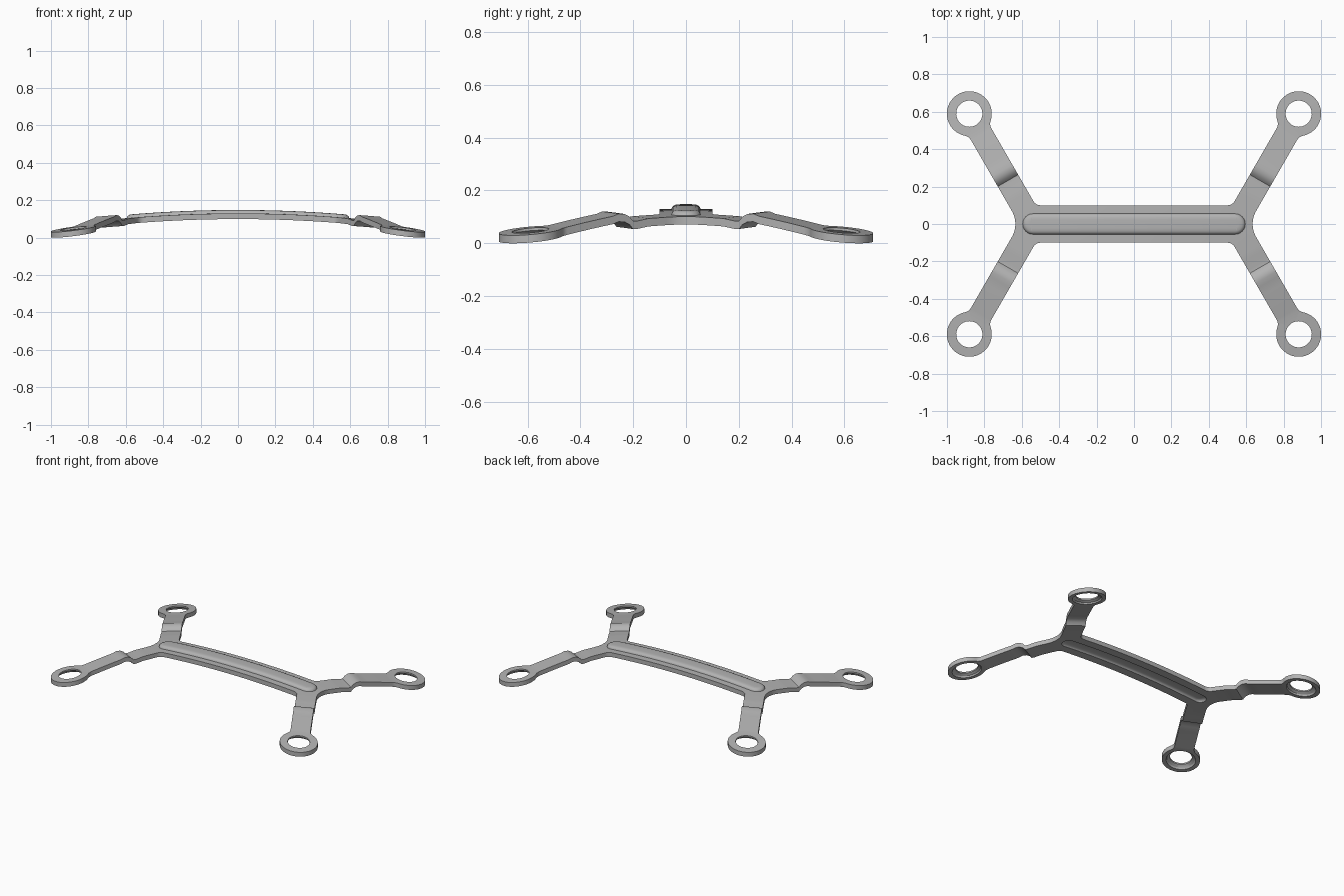
import bpy, bmesh
from math import sin, cos, pi, radians, sqrt, atan2, degrees
from mathutils import Vector

cube = bpy.data.objects.get("Cube")
if cube:
    bpy.data.objects.remove(cube, do_unlink=True)

THICK = 0.03
HALF_BAR, HALF_ARM = 0.10, 0.063
ARM_ROOT = Vector((0.54, 0))
ALONG = Vector((0.5, sqrt(3) / 2))       # direction of the arm
ACROSS = Vector((-ALONG.y, ALONG.x))     # towards the inner edge
RING_S, RING_R = 0.681, 0.12
RIB_LEN = 0.54

metal = bpy.data.materials.new("brushed_grey_metal")
metal.use_nodes = True
grey = (0.45, 0.45, 0.45, 1)
metal.diffuse_color = grey
metal.node_tree.nodes["Principled BSDF"].inputs["Base Color"].default_value = grey


def arc(cx, cy, r, a0, a1, n):
    return [Vector((cx + r * cos(radians(a0 + (a1 - a0) * i / n)),
                    cy + r * sin(radians(a0 + (a1 - a0) * i / n)))) for i in range(n + 1)]


def arm_to_plan(points):
    return [ARM_ROOT + ALONG * p.x + ACROSS * p.y for p in points]


def quarter_outline():
    # bar edge and fillet into the arm
    r = 0.045
    s = (HALF_BAR - HALF_ARM * ACROSS.y) / ALONG.y
    corner = ARM_ROOT + ALONG * s + ACROSS * HALF_ARM
    pts = [Vector((0, HALF_BAR))]
    pts += arc(corner.x - r / sqrt(3), HALF_BAR + r, r, -90, -30, 6)
    # arm, neck fillets and ring
    f = 0.05
    lat = HALF_ARM + f
    back = sqrt((RING_R + f) ** 2 - lat ** 2)
    ang = degrees(atan2(lat, back))
    neck = arc(RING_S - back, lat, f, -90, -ang, 6)
    ring = arc(RING_S, 0, RING_R, 180 - ang, ang - 180, 44)
    other = [Vector((p.x, -p.y)) for p in reversed(neck)]
    pts += arm_to_plan(neck + ring[1:-1] + other)
    # hollow outer edge between the two arms
    r = 0.14
    x = ARM_ROOT.x + HALF_ARM * 2 / sqrt(3)
    pts += arc(x + r * 2 / sqrt(3), 0, r, 150, 180, 6)
    pts[-1].y = 0
    return pts


def rib_outline(r):
    pts = [Vector((0, r))] + arc(RIB_LEN, 0, r, 90, 0, 10)
    pts[-1].y = 0
    return pts


# Height change along the arm: small dip, raised fold, gentle run-out
FOLD = [(0.2, 0), (0.25, -0.006), (0.268, -0.005), (0.283, 0.013), (0.305, 0.025),
        (0.33, 0.028), (0.357, 0.021), (0.45, 0.012), (0.57, 0)]


def lift(x, y):
    z = 0.1 - 0.072 * (x * x + y * y)
    s = (Vector((x, y)) - ARM_ROOT).dot(ALONG)
    for (a, za), (b, zb) in zip(FOLD, FOLD[1:]):
        if a <= s < b:
            z += za + (zb - za) * (s - a) / (b - a)
    return z


bm = bmesh.new()


def add_verts(points, z):
    return [bm.verts.new((p.x, p.y, z)) for p in points]


def edge(a, b):
    return bm.edges.get((a, b)) or bm.edges.new((a, b))


def loop_edges(vs):
    return [edge(a, b) for a, b in zip(vs, vs[1:] + vs[:1])]


def bridge(a, b, closed):
    n = len(a)
    for i in range(n if closed else n - 1):
        j = (i + 1) % n
        bm.faces.new((a[i], a[j], b[j], b[i]))


def skin(z, profile, outline, hole):
    # flat sheet around the rib, then the stepped rib or groove itself
    rows = [add_verts(rib_outline(r), z + h) for r, h in profile]
    edges = loop_edges(outline + rows[0][::-1]) + loop_edges(hole)
    bmesh.ops.triangle_fill(bm, use_beauty=True, edges=edges, normal=(0, 0, 1))
    for a, b in zip(rows, rows[1:]):
        bridge(a, b, False)
    mid = bm.verts.new((0, 0, z + profile[-1][1]))
    foot = bm.verts.new((RIB_LEN, 0, z + profile[-1][1]))
    last = rows[-1]
    bm.faces.new((mid, foot, last[1], last[0]))
    for a, b in zip(last[1:], last[2:]):
        bm.faces.new((foot, a, b))


# One quarter of the plate: outer wall, countersunk hole, top and underside
outline = quarter_outline()
top, bottom = add_verts(outline, THICK), add_verts(outline, 0)
bridge(top, bottom, False)
holes = [add_verts(arm_to_plan(arc(RING_S, 0, r, 0, 360, 40)[:-1]), z)
         for r, z in ((0.07, THICK), (0.07, 0.02), (0.088, 0.01), (0.093, 0))]
for a, b in zip(holes, holes[1:]):
    bridge(a, b, True)
skin(THICK, [(0.055, 0), (0.053, 0.007), (0.047, 0.013), (0.038, 0.017), (0.022, 0.018)],
     top, holes[0])
skin(0, [(0.042, 0), (0.038, 0.007), (0.03, 0.012), (0.018, 0.014)], bottom, holes[-1])


# Slice for bending, then bend
def slice_at(co, no):
    bmesh.ops.bisect_plane(bm, geom=bm.verts[:] + bm.edges[:] + bm.faces[:],
                           plane_co=co, plane_no=no, dist=1e-5)


for i in range(1, 11):
    slice_at((i * 0.055, 0, 0), (1, 0, 0))
for s in [0.12, 0.16] + [f[0] for f in FOLD] + [0.4, 0.5, 0.63, 0.68, 0.73, 0.77]:
    p = ARM_ROOT + ALONG * s
    slice_at((p.x, p.y, 0), (ALONG.x, ALONG.y, 0))
bmesh.ops.triangulate(bm, faces=[f for f in bm.faces if len(f.verts) > 4])
for v in bm.verts:
    v.co.z += lift(v.co.x, v.co.y)

# Mirror to the other three quarters
for flip in ((-1, 1, 1), (1, -1, 1)):
    copy = bmesh.ops.duplicate(bm, geom=bm.verts[:] + bm.edges[:] + bm.faces[:])["geom"]
    bmesh.ops.scale(bm, vec=flip, verts=[g for g in copy if isinstance(g, bmesh.types.BMVert)])
bmesh.ops.remove_doubles(bm, verts=bm.verts[:], dist=1e-5)
bmesh.ops.recalc_face_normals(bm, faces=bm.faces[:])

mesh = bpy.data.meshes.new("four_ring_plate")
bm.to_mesh(mesh)
bm.free()
mesh.materials.append(metal)
plate = bpy.data.objects.new("four_ring_plate", mesh)
bpy.context.collection.objects.link(plate)
bpy.ops.object.select_all(action="DESELECT")
plate.select_set(True)
bpy.context.view_layer.objects.active = plate
bpy.ops.object.shade_smooth_by_angle(angle=radians(30))
